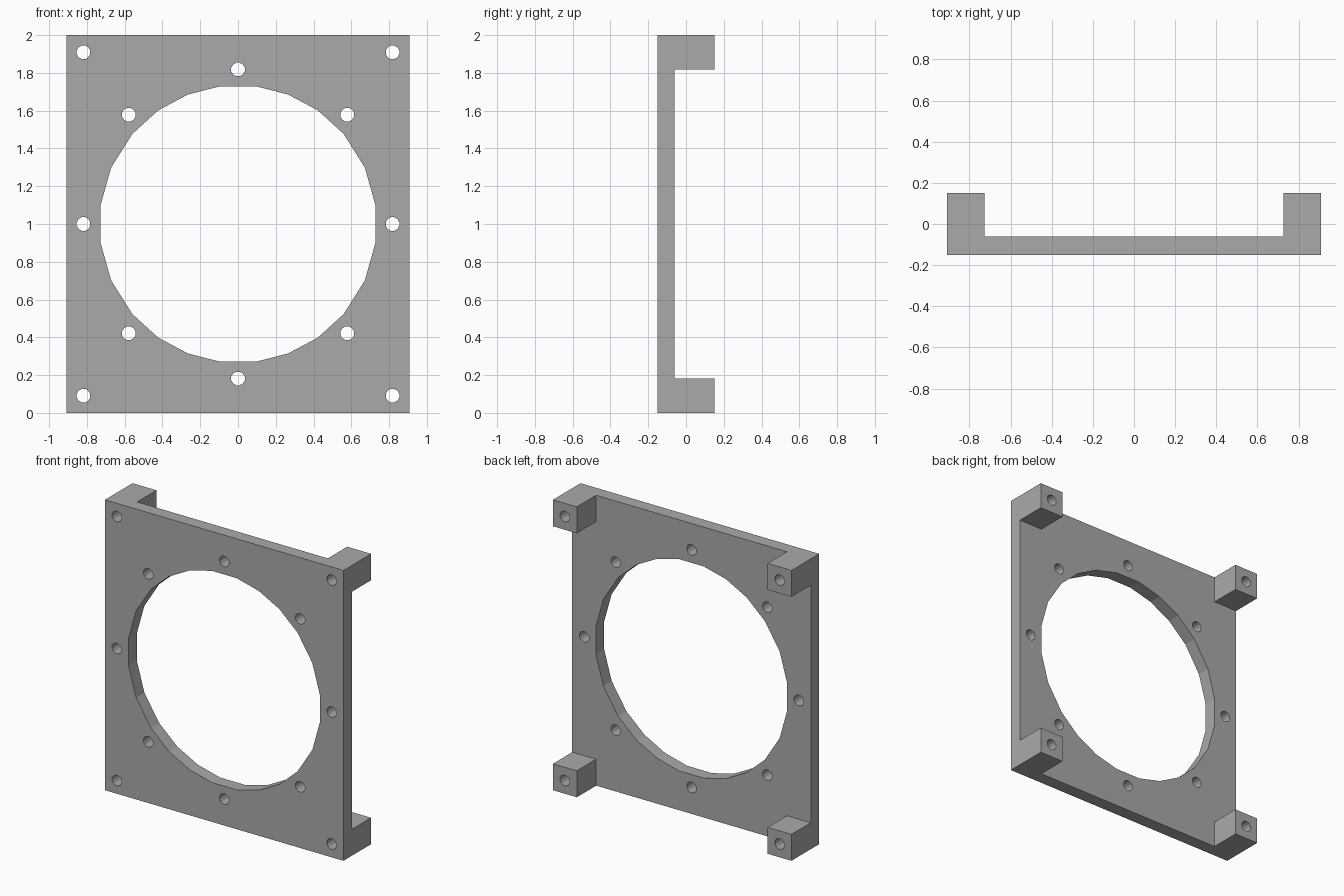
import bpy
import bmesh
from math import sin, cos, pi, radians

cube = bpy.data.objects.get("Cube")
if cube:
    bpy.data.objects.remove(cube, do_unlink=True)

# Main dimensions
HALF_W, HALF_H, HALF_D = 0.909, 1.0, 0.15
PLATE_BACK = -0.06
POST = 0.182
MID_Z = 1.0
SCREW_R = 0.037
BORE_R = 0.735

grey = bpy.data.materials.new("plain_grey")
grey.use_nodes = True
grey.diffuse_color = (0.4, 0.4, 0.4, 1)
grey.node_tree.nodes["Principled BSDF"].inputs["Base Color"].default_value = (0.4, 0.4, 0.4, 1)


def prism(bm, outline, y0, y1):
    """Extrude an x-z outline along y."""
    face = bm.faces.new([bm.verts.new((x, y0, z)) for x, z in outline])
    new = bmesh.ops.extrude_face_region(bm, geom=[face])["geom"]
    verts = [v for v in new if isinstance(v, bmesh.types.BMVert)]
    bmesh.ops.translate(bm, verts=verts, vec=(0, y1 - y0, 0))


def rectangle(hw, hh):
    return [(-hw, MID_Z - hh), (hw, MID_Z - hh), (hw, MID_Z + hh), (-hw, MID_Z + hh)]


def circle(x, z, r, angles):
    return [(x + r * sin(a), z + r * cos(a)) for a in angles]


def make(name, outlines, y0, y1):
    bm = bmesh.new()
    for outline in outlines:
        prism(bm, outline, y0, y1)
    bmesh.ops.recalc_face_normals(bm, faces=bm.faces[:])
    mesh = bpy.data.meshes.new(name)
    bm.to_mesh(mesh)
    bm.free()
    obj = bpy.data.objects.new(name, mesh)
    bpy.context.scene.collection.objects.link(obj)
    mesh.materials.append(grey)
    return obj


# Full-depth block, cut back to a plate with four corner posts
frame = make("mounting_plate", [rectangle(HALF_W, HALF_H)], -HALF_D, HALF_D)
side_gap = make("side_gap_cutter", [rectangle(2, HALF_H - POST)], PLATE_BACK, 1)
top_gap = make("top_gap_cutter", [rectangle(HALF_W - POST, 2)], PLATE_BACK, 1)

# Large faceted bore, mirrored from one quadrant
quarter = [radians(a) for a in (7.4, 21.1, 35, 49.5, 66, 82.6)]
half = quarter + [pi - a for a in reversed(quarter)]
bore = circle(0, MID_Z, BORE_R, half + [a + pi for a in half])

# Screw holes: a ring of eight, plus one through each corner post
ring = HALF_W * 0.9
centres = [(ring * sin(i * pi / 4), MID_Z + ring * cos(i * pi / 4)) for i in range(8)]
centres += [(sx * ring, MID_Z + sz * (HALF_H - POST / 2)) for sx in (-1, 1) for sz in (-1, 1)]
steps = [(i + 0.5) * pi / 6 for i in range(12)]
screws = [circle(x, z, SCREW_R, steps) for x, z in centres]
holes = make("hole_cutter", [bore] + screws, -1, 1)

# Cut everything, then discard the cutters
bpy.context.view_layer.objects.active = frame
for cutter in (side_gap, top_gap, holes):
    cutter.hide_render = True
    mod = frame.modifiers.new(cutter.name, "BOOLEAN")
    mod.operation = "DIFFERENCE"
    mod.solver = "EXACT"
    mod.object = cutter
    bpy.ops.object.modifier_apply(modifier=mod.name)
    bpy.data.objects.remove(cutter, do_unlink=True)
